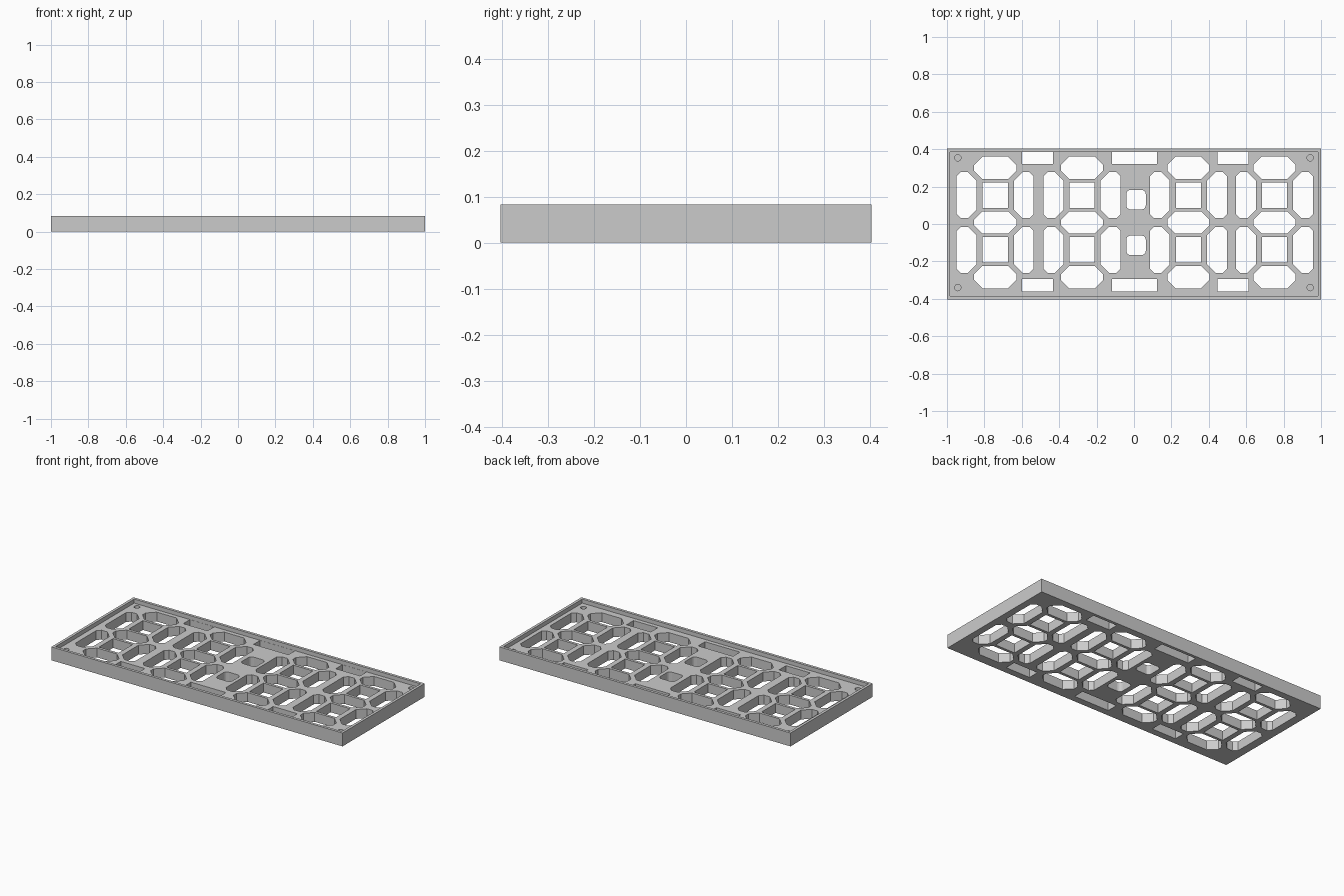
import bpy
import bmesh
import math

if "Cube" in bpy.data.objects:
    bpy.data.objects.remove(bpy.data.objects["Cube"])

HEIGHT, FLOOR = 0.083, 0.058
HALF_X, HALF_Y, RIM = 1.0, 0.403, 0.017

grey = bpy.data.materials.new("plain grey")
grey.use_nodes = True
COLOUR = (0.6, 0.6, 0.6, 1)
grey.diffuse_color = COLOUR
grey.node_tree.nodes["Principled BSDF"].inputs["Base Color"].default_value = COLOUR


def prism(bm, outline, z0, z1):
    """Upright solid from a counter-clockwise outline."""
    low = [bm.verts.new((x, y, z0)) for x, y in outline]
    high = [bm.verts.new((x, y, z1)) for x, y in outline]
    bm.faces.new(low[::-1])
    bm.faces.new(high)
    n = len(outline)
    for i in range(n):
        j = (i + 1) % n
        bm.faces.new((low[i], low[j], high[j], high[i]))


def cut_rect(cx, cy, w, h, left=0.0, right=0.0):
    """Rectangle whose left and right corners are clipped separately."""
    x0, x1, y0, y1 = cx - w / 2, cx + w / 2, cy - h / 2, cy + h / 2
    pts = []
    for x, y, sx, sy, c in ((x0, y0, 1, 1, left), (x1, y0, -1, 1, right),
                            (x1, y1, -1, -1, right), (x0, y1, 1, -1, left)):
        if c == 0:
            pts.append((x, y))
            continue
        pair = [(x, y + sy * c), (x + sx * c, y)]
        pts += pair if sx == sy else pair[::-1]
    return pts


def arc(cx, cy, r, start, end, steps):
    angles = [math.radians(start + (end - start) * i / steps) for i in range(steps + 1)]
    return [(cx + r * math.cos(a), cy + r * math.sin(a)) for a in angles]


def rounded(cx, cy, w, h, r):
    pts = []
    for k, (sx, sy) in enumerate(((1, 1), (-1, 1), (-1, -1), (1, -1))):
        pts += arc(cx + sx * (w / 2 - r), cy + sy * (h / 2 - r), r, 90 * k, 90 * k + 90, 4)
    return pts


def make_object(name, bm):
    mesh = bpy.data.meshes.new(name)
    bm.to_mesh(mesh)
    bm.free()
    mesh.materials.append(grey)
    obj = bpy.data.objects.new(name, mesh)
    bpy.context.collection.objects.link(obj)
    return obj


def subtract(target, cutter):
    cutter.hide_render = True
    mod = target.modifiers.new("cut", 'BOOLEAN')
    mod.operation = 'DIFFERENCE'
    mod.solver = 'EXACT'
    mod.object = cutter
    bpy.context.view_layer.objects.active = target
    bpy.ops.object.modifier_apply(modifier=mod.name)
    bpy.data.objects.remove(cutter)


# Outer block
bm = bmesh.new()
prism(bm, cut_rect(0, 0, 2 * HALF_X, 2 * HALF_Y), 0, HEIGHT)
panel = make_object("display_panel", bm)

# Shallow tray inside the rim
bm = bmesh.new()
prism(bm, cut_rect(0, 0, 2 * (HALF_X - RIM), 2 * (HALF_Y - RIM)), FLOOR, HEIGHT + 0.1)
subtract(panel, make_object("tray_cutter", bm))

# Openings right through the floor
MID = 0.008
bm = bmesh.new()
openings = []
for cx in (-0.742, -0.278, 0.291, 0.751):
    # Horizontal bars of the digit
    for dy in (-0.292, 0, 0.292):
        clip = 0.045
        openings.append(cut_rect(cx, MID + dy, 0.226, 0.12, clip, clip))
    for dy in (-0.146, 0.146):
        # Square centre and the upright bars beside it
        openings.append(cut_rect(cx, MID + dy, 0.135, 0.138))
        openings.append(cut_rect(cx - 0.153, MID + dy, 0.106, 0.246, 0.022, 0.045))
        openings.append(cut_rect(cx + 0.153, MID + dy, 0.106, 0.246, 0.045, 0.022))

# Colon between the middle digits
for dy in (-0.122, 0.122):
    openings.append(rounded(0.011, MID + dy, 0.104, 0.104, 0.022))

# Slots along the long edges
for cx, w in ((-0.517, 0.166), (0.002, 0.24), (0.53, 0.166)):
    openings.append(cut_rect(cx, 0.353, w, 0.064))
    openings.append(cut_rect(cx, -0.327, w, 0.068))

for outline in openings:
    prism(bm, outline, -0.1, HEIGHT + 0.1)

# Blind screw holes in the corners
for x in (-0.942, 0.942):
    for y in (-0.34, 0.354):
        prism(bm, arc(x, y, 0.017, 0, 345, 23), 0.02, HEIGHT + 0.1)
bmesh.ops.remove_doubles(bm, verts=bm.verts, dist=0.0001)
subtract(panel, make_object("opening_cutter", bm))
